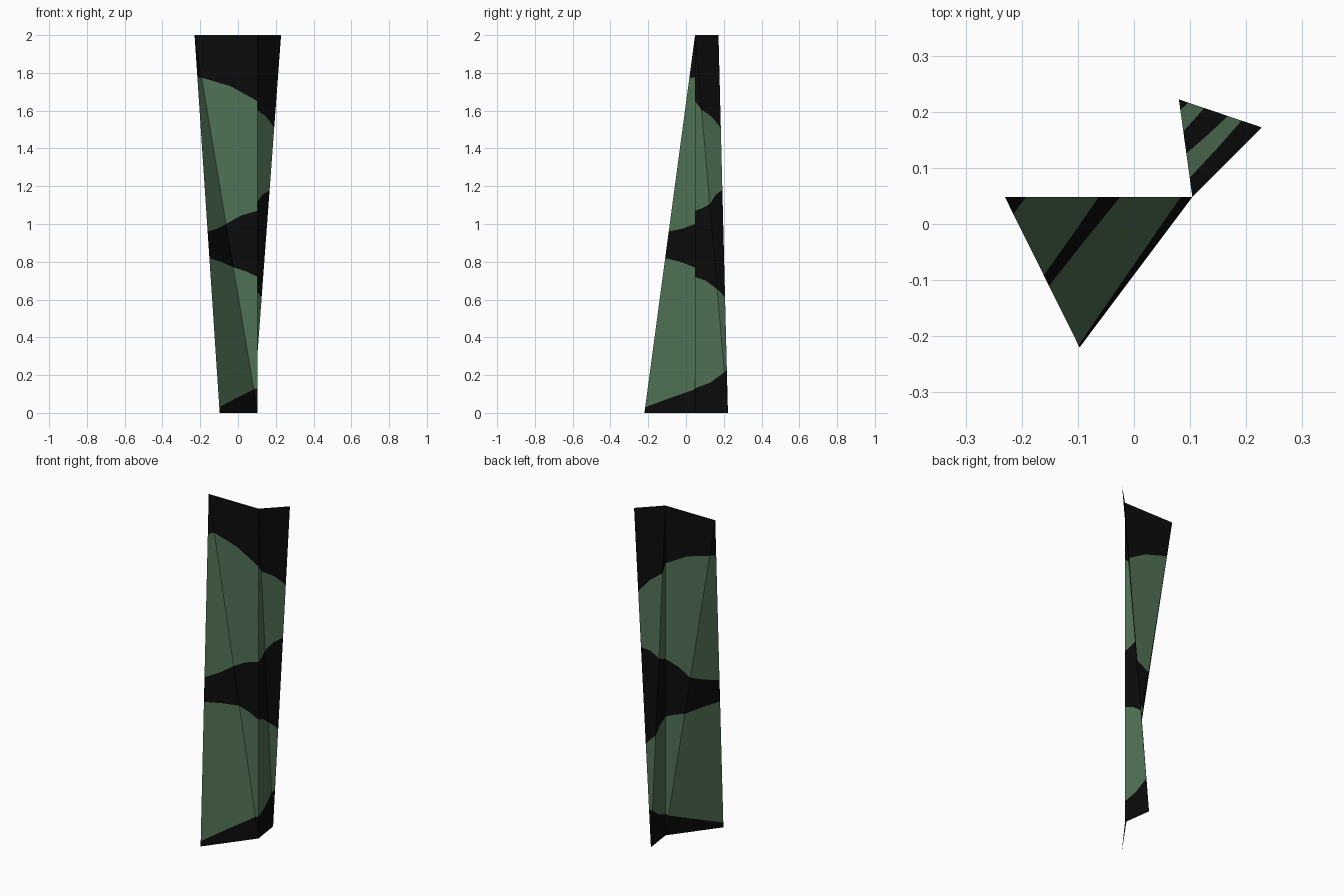
import bpy, bmesh
from mathutils import Vector

cube = bpy.data.objects.get("Cube")
if cube:
    bpy.data.objects.remove(cube)

HEIGHT = 2.0


def material(name, rgb):
    mat = bpy.data.materials.new(name)
    mat.use_nodes = True
    color = (*rgb, 1.0)
    mat.diffuse_color = color
    bsdf = next(n for n in mat.node_tree.nodes if n.type == 'BSDF_PRINCIPLED')
    bsdf.inputs["Base Color"].default_value = color
    bsdf.inputs["Roughness"].default_value = 0.9
    return mat


black = material("black", (0.0035, 0.0035, 0.0035))
green = material("dull green", (0.082, 0.168, 0.092))

# Corners of the two panels, which share an upright fold line
fold_low, fold_top = Vector((0.104, 0.048, 0)), Vector((0.104, 0.048, HEIGHT))
wide_low, wide_top = Vector((-0.097, -0.22, 0)), Vector((-0.23, 0.048, HEIGHT))
narrow_low, narrow_top = Vector((0.08, 0.222, 0)), Vector((0.228, 0.172, HEIGHT))

# Straight lines up the sheet: free edges, diagonal creases and the fold
lines = [
    (wide_low, wide_top),
    (fold_low, wide_top),
    (fold_low, fold_top),
    (narrow_low, fold_top),
    (narrow_low, narrow_top),
]

# Add a halfway line between each neighbouring pair
columns = [lines[0]]
for a, b in zip(lines, lines[1:]):
    columns += [((a[0] + b[0]) / 2, (a[1] + b[1]) / 2), b]

# Heights of the colour borders, one row per column
borders = [
    (0.03, 0.82, 0.96, 1.77),
    (0.08, 0.80, 0.975, 1.775),
    (0.125, 0.77, 1.0, 1.775),
    (0.13, 0.75, 1.045, 1.73),
    (0.13, 0.72, 1.07, 1.65),
    (0.16, 0.70, 1.085, 1.63),
    (0.215, 0.655, 1.105, 1.605),
    (0.22, 0.635, 1.155, 1.57),
    (0.225, 0.61, 1.18, 1.51),
]

# Folded sheet with alternating black and green bands
bm = bmesh.new()
grid = []
for (low, top), heights in zip(columns, borders):
    levels = (0, *heights, HEIGHT)
    grid.append([bm.verts.new(low.lerp(top, z / HEIGHT)) for z in levels])

for left, right in zip(grid, grid[1:]):
    for band in range(len(left) - 1):
        face = bm.faces.new((left[band], right[band], right[band + 1], left[band + 1]))
        face.material_index = band % 2

# Close the points where creases meet a corner
bmesh.ops.remove_doubles(bm, verts=bm.verts[:], dist=0.0005)

mesh = bpy.data.meshes.new("folded_sheet")
bm.to_mesh(mesh)
bm.free()
mesh.materials.append(black)
mesh.materials.append(green)
sheet = bpy.data.objects.new("folded_sheet", mesh)
bpy.context.collection.objects.link(sheet)
